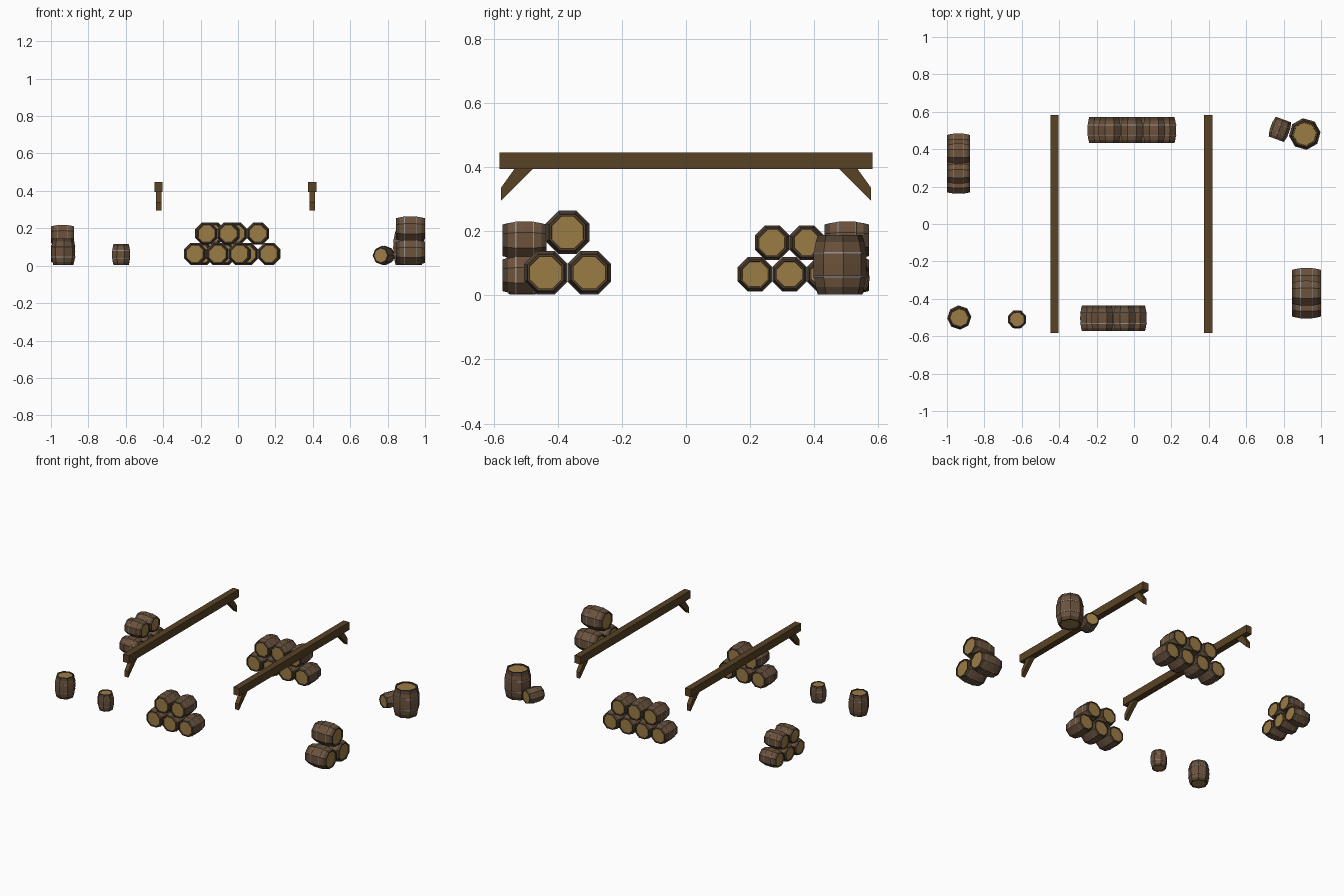
import bpy, bmesh, math
from mathutils import Matrix, Vector

if "Cube" in bpy.data.objects:
    bpy.data.objects.remove(bpy.data.objects["Cube"])


def material(name, rgb):
    m = bpy.data.materials.new(name)
    m.diffuse_color = (*rgb, 1)
    m.use_nodes = True
    m.node_tree.nodes["Principled BSDF"].inputs["Base Color"].default_value = m.diffuse_color
    return m


STAVE = material("stave_wood", (0.15, 0.085, 0.045))
RIM = material("rim_wood", (0.075, 0.05, 0.03))
LID = material("lid_wood", (0.33, 0.20, 0.06))
IRON = material("hoop_iron", (0.30, 0.29, 0.30))
BEAM = material("beam_wood", (0.10, 0.055, 0.018))

# Half profile of a barrel: (height / length, radius / max radius, material of the next strip)
HALF = [(0.0, 0.985, 0), (0.185, 0.975, 3), (0.187, 1.0, 3), (0.213, 0.995, 3),
        (0.215, 0.965, 0), (0.38, 0.90, 1), (0.50, 0.83, 1), (0.50, 0.73, 1), (0.465, 0.72, 2)]


def barrel(name, loc, radius, length, direction=(0, 0, 1), spin=22.5):
    bm = bmesh.new()
    for sign in (1, -1):
        rings = []
        for h, r, _ in HALF:
            rings.append([bm.verts.new((radius * r * math.cos(math.tau * i / 8),
                                        radius * r * math.sin(math.tau * i / 8),
                                        sign * h * length)) for i in range(8)])
        for k in range(len(rings) - 1):
            for i in range(8):
                j = (i + 1) % 8
                f = bm.faces.new((rings[k][i], rings[k][j], rings[k + 1][j], rings[k + 1][i]))
                f.material_index = HALF[k][2]
        bm.faces.new(rings[-1]).material_index = 2
    bmesh.ops.remove_doubles(bm, verts=bm.verts, dist=1e-6)
    bmesh.ops.recalc_face_normals(bm, faces=bm.faces)
    rot = Vector((0, 0, 1)).rotation_difference(Vector(direction)).to_matrix().to_4x4()
    bm.transform(rot @ Matrix.Rotation(math.radians(spin), 4, 'Z'))
    me = bpy.data.meshes.new(name)
    bm.to_mesh(me)
    bm.free()
    for m in (STAVE, RIM, LID, IRON):
        me.materials.append(m)
    ob = bpy.data.objects.new(name, me)
    ob.location = loc
    bpy.context.collection.objects.link(ob)


def stack(name, axis, across, start, rows, pitch, z0, rise, length):
    # Pyramid of lying barrels: flat sides touch, each row shifts by half a pitch
    radius = pitch / 2 / math.cos(math.pi / 8)
    for row, count in enumerate(rows):
        for i in range(count):
            along = start + pitch * (i + row / 2)
            z = z0 + rise * row
            if axis == 'x':
                barrel(name, (across, along, z), radius, length, (1, 0, 0))
            else:
                barrel(name, (along, across, z), radius, length, (0, 1, 0))


def extrude_profile(name, x, width, pts):
    # Flat outline in the y-z plane given thickness along x
    bm = bmesh.new()
    a = [bm.verts.new((x - width / 2, y, z)) for y, z in pts]
    b = [bm.verts.new((x + width / 2, y, z)) for y, z in pts]
    bm.faces.new(a)
    bm.faces.new(b)
    for i in range(len(pts)):
        j = (i + 1) % len(pts)
        bm.faces.new((a[i], a[j], b[j], b[i]))
    bmesh.ops.recalc_face_normals(bm, faces=bm.faces)
    me = bpy.data.meshes.new(name)
    bm.to_mesh(me)
    bm.free()
    me.materials.append(BEAM)
    bpy.context.collection.objects.link(bpy.data.objects.new(name, me))


# Overhead beams with an angled brace at each end
for x in (-0.424, 0.397):
    extrude_profile("roof_beam", x, 0.043,
                    [(-0.583, 0.395), (0.583, 0.395), (0.583, 0.447), (-0.583, 0.447)])
    for s in (-1, 1):
        extrude_profile("beam_brace", x, 0.028,
                        [(s * 0.535, 0.396), (s * 0.478, 0.396),
                         (s * 0.577, 0.296), (s * 0.577, 0.337), (s * 0.515, 0.396)][:4])

# Stacks of lying barrels
stack("right_stack_barrel", 'x', 0.922, -0.438, (2, 1), 0.136, 0.071, 0.126, 0.156)
stack("left_stack_barrel", 'x', -0.938, 0.215, (3, 2), 0.108, 0.066, 0.099, 0.125)
stack("front_stack_barrel", 'y', -0.504, -0.229, (3, 2), 0.119, 0.063, 0.109, 0.138)
stack("back_stack_barrel", 'y', 0.502, -0.190, (4, 3), 0.119, 0.063, 0.109, 0.138)

# Single barrels
barrel("large_standing_barrel", (0.913, 0.481, 0.096), 0.085, 0.185, spin=7)
barrel("medium_standing_barrel", (-0.934, -0.50, 0.075), 0.065, 0.142, spin=4)
barrel("small_standing_barrel", (-0.625, -0.51, 0.059), 0.052, 0.112, spin=20)
t = math.radians(20)
barrel("small_lying_barrel", (0.78, 0.506, 0.055), 0.052, 0.112, (math.sin(t), math.cos(t), 0))
